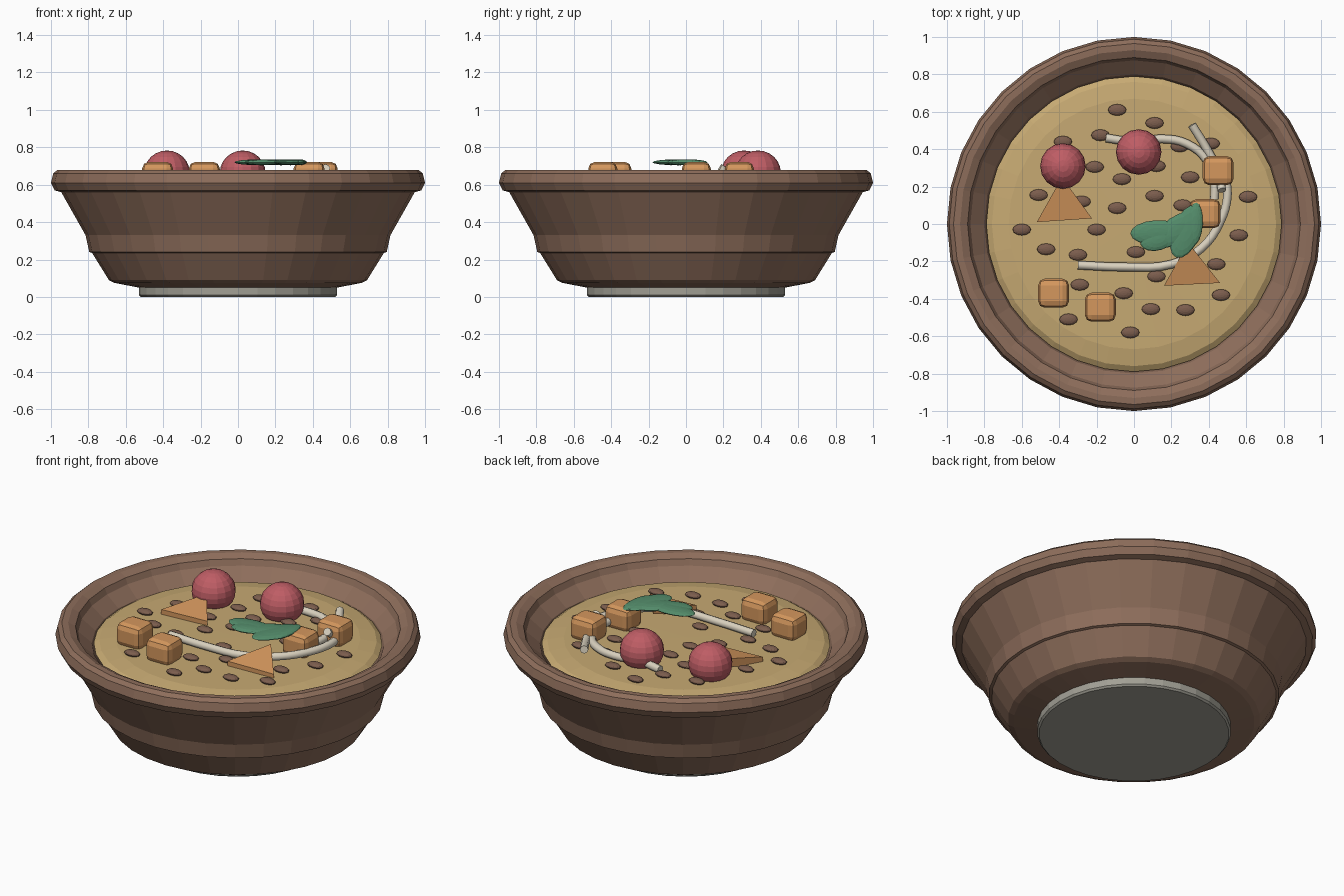
import bpy, bmesh, math
from mathutils import Matrix, Vector

if "Cube" in bpy.data.objects:
    bpy.data.objects.remove(bpy.data.objects["Cube"])


def mat(name, rgb):
    m = bpy.data.materials.new(name)
    m.diffuse_color = (*rgb, 1)
    m.use_nodes = True
    m.node_tree.nodes["Principled BSDF"].inputs["Base Color"].default_value = m.diffuse_color
    return m


CLAY = mat("brown clay", (0.27, 0.155, 0.105))
STONE = mat("grey stone", (0.36, 0.35, 0.30))
BROTH = mat("tan broth", (0.57, 0.40, 0.17))
RED = mat("berry red", (0.52, 0.11, 0.13))
ORANGE = mat("orange", (0.66, 0.31, 0.11))
GREEN = mat("leaf green", (0.09, 0.27, 0.15))
CREAM = mat("cream noodle", (0.70, 0.64, 0.52))
BEAN = mat("bean brown", (0.20, 0.11, 0.075))


def finish(name, bm, material, smooth=None):
    me = bpy.data.meshes.new(name)
    bmesh.ops.recalc_face_normals(bm, faces=bm.faces)
    bm.to_mesh(me)
    bm.free()
    ob = bpy.data.objects.new(name, me)
    bpy.context.collection.objects.link(ob)
    me.materials.append(material)
    if smooth:
        bpy.ops.object.select_all(action='DESELECT')
        ob.select_set(True)
        bpy.context.view_layer.objects.active = ob
        bpy.ops.object.shade_smooth_by_angle(angle=math.radians(smooth))
    return ob


def lathe(name, profile, material, sides=32):
    bm = bmesh.new()
    vs = [bm.verts.new((r, 0, z)) for r, z in profile]
    es = [bm.edges.new(p) for p in zip(vs, vs[1:])]
    bmesh.ops.spin(bm, geom=vs + es, axis=(0, 0, 1), cent=(0, 0, 0),
                   angle=math.tau, steps=sides, use_merge=True)
    bmesh.ops.remove_doubles(bm, verts=bm.verts, dist=1e-4)
    return finish(name, bm, material)


def ellipsoid(bm, loc, size, turn=0.0, u=12, v=8):
    m = (Matrix.Translation(loc) @ Matrix.Rotation(turn, 4, 'Z')
         @ Matrix.Diagonal((*size, 1)))
    bmesh.ops.create_uvsphere(bm, u_segments=u, v_segments=v, radius=1, matrix=m)


# Bowl: stepped wall, rounded rim and hollow inside
lathe("bowl", [(0, .05), (.53, .05), (.66, .075), (.69, .09), (.78, .235), (.795, .24),
               (.815, .33), (.88, .445), (.945, .56), (.98, .57), (1, .61), (.988, .66),
               (.965, .68), (.93, .68), (.89, .66), (.875, .625), (.80, .56),
               (.72, .35), (.6, .17), (0, .14)], CLAY)
# Foot disc
lathe("foot", [(0, 0), (.52, 0), (.53, .01), (.53, .05), (.52, .06), (0, .06)], STONE)
# Slightly domed broth
lathe("broth", [(0, .50), (.74, .50), (.79, .56), (.76, .58), (.67, .595), (0, .60)], BROTH)

# Beans floating on the broth
beans = [(-.09, .61), (.11, .54), (-.38, .44), (-.18, .475), (.41, .43), (.245, .415),
         (-.21, .305), (.12, .31), (-.065, .24), (.3, .25), (-.51, .155), (.11, .15),
         (.61, .145), (-.28, .12), (-.09, .085), (.26, .1), (-.6, -.03), (-.2, -.03),
         (.56, -.06), (-.47, -.135), (-.3, -.165), (.01, -.15), (.44, -.215), (.12, -.28),
         (-.29, -.325), (-.055, -.37), (.465, -.38), (.09, -.455), (.275, -.46),
         (-.35, -.51), (-.02, -.58)]
bm = bmesh.new()
for x, y in beans:
    ellipsoid(bm, (x, y, .605), (.049, .031, .017))
finish("beans", bm, BEAN)

# Berries
for i, (x, y) in enumerate([(-.38, .31), (.025, .385)]):
    bm = bmesh.new()
    ellipsoid(bm, (x, y, .665), (.122, .122, .118), u=16, v=12)
    finish(f"berry_{i + 1}", bm, RED)

# Root cubes with rounded edges
for i, (x, y) in enumerate([(-.43, -.37), (-.18, -.445), (.45, .285), (.38, .055)]):
    bm = bmesh.new()
    bmesh.ops.create_cube(bm, size=1, matrix=Matrix.Translation((x, y, .652))
                          @ Matrix.Diagonal((.165, .155, .14, 1)))
    bmesh.ops.bevel(bm, geom=bm.edges[:], offset=.035, segments=2, profile=.5,
                    affect='EDGES')
    finish(f"root_cube_{i + 1}", bm, ORANGE)

# Tilted triangular slices
slices = [[(-.52, .01, .625), (-.225, .03, .625), (-.385, .25, .665)],
          [(.16, -.33, .625), (.46, -.315, .62), (.29, -.10, .675)]]
for i, tri in enumerate(slices):
    bm = bmesh.new()
    f = bm.faces.new([bm.verts.new(p) for p in tri])
    ext = bmesh.ops.extrude_face_region(bm, geom=[f], use_keep_orig=True)
    bmesh.ops.translate(bm, vec=(0, 0, -.05),
                        verts=[g for g in ext["geom"] if isinstance(g, bmesh.types.BMVert)])
    finish(f"root_slice_{i + 1}", bm, ORANGE)


# Noodles: round tubes along smooth paths
def noodle(name, pts, radius=.023):
    cu = bpy.data.curves.new(name, 'CURVE')
    cu.dimensions = '3D'
    cu.bevel_depth = radius
    cu.bevel_resolution = 2
    cu.use_fill_caps = True
    cu.resolution_u = 4
    sp = cu.splines.new('BEZIER')
    sp.bezier_points.add(len(pts) - 1)
    for bp, p in zip(sp.bezier_points, pts):
        bp.co = p
        bp.handle_left_type = bp.handle_right_type = 'AUTO'
    cu.materials.append(CREAM)
    bpy.context.collection.objects.link(bpy.data.objects.new(name, cu))


noodle("noodle_front", [(-.30, -.22, .62), (-.05, -.23, .62), (.2, -.215, .625),
                        (.36, -.13, .63), (.46, .01, .63), (.50, .16, .63), (.48, .28, .625)])
noodle("noodle_back", [(-.15, .46, .62), (0, .44, .625), (.15, .455, .62), (.28, .43, .62),
                       (.39, .34, .62), (.43, .22, .63), (.43, .13, .63)])
noodle("noodle_end", [(.31, .53, .645), (.39, .40, .625), (.45, .28, .63), (.47, .18, .69)])

# Leaf: overlapping flat lobes
bm = bmesh.new()
lobes = [(.12, -.045, .14, .065, .05), (.28, -.04, .15, .075, 1.2), (.13, -.08, .10, .06, .3),
         (.23, -.03, .14, .07, .6), (.325, .0, .115, .043, 1.5)]
for x, y, a, b, turn in lobes:
    ellipsoid(bm, (x, y, .72), (a, b, .016), turn, u=16, v=8)
finish("herb_leaf", bm, GREEN)
